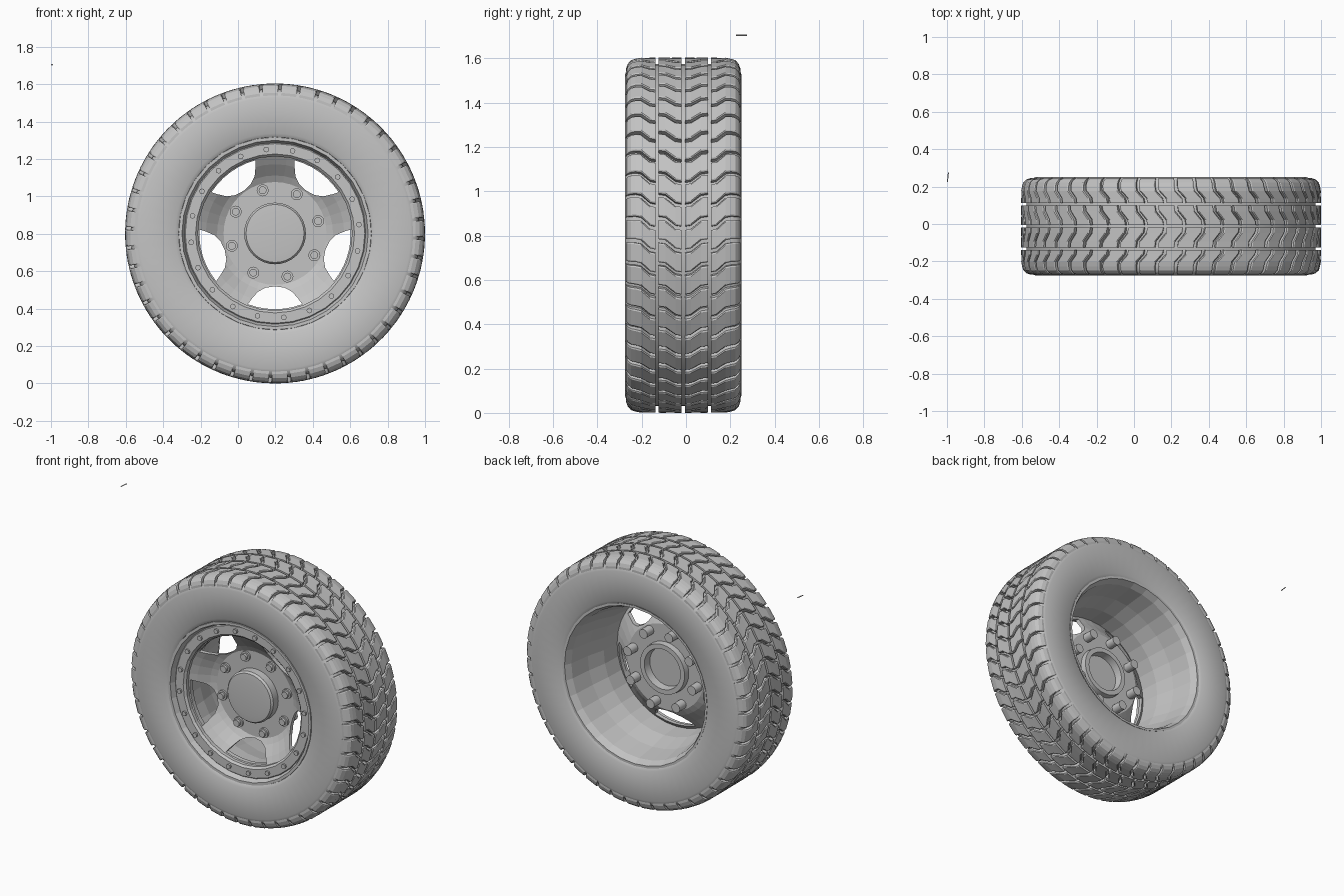
import bpy, bmesh, math
from mathutils import Vector, Matrix

cube = bpy.data.objects.get("Cube")
if cube:
    bpy.data.objects.remove(cube)

CX, CY, CZ = 0.198, -0.0125, 0.802   # wheel centre
TAU = math.tau

grey = bpy.data.materials.new("plain grey")
grey.use_nodes = True
grey.diffuse_color = (0.55, 0.55, 0.55, 1)
grey.node_tree.nodes["Principled BSDF"].inputs["Base Color"].default_value = (0.55, 0.55, 0.55, 1)


def polar(r, a, y):
    return Vector((CX + r * math.cos(a), y, CZ + r * math.sin(a)))


def finish(bm, name, smooth=None):
    bmesh.ops.recalc_face_normals(bm, faces=bm.faces)
    mesh = bpy.data.meshes.new(name)
    bm.to_mesh(mesh)
    bm.free()
    mesh.materials.append(grey)
    ob = bpy.data.objects.new(name, mesh)
    bpy.context.collection.objects.link(ob)
    if smooth:
        bpy.ops.object.select_all(action='DESELECT')
        ob.select_set(True)
        bpy.context.view_layer.objects.active = ob
        bpy.ops.object.shade_smooth_by_angle(angle=math.radians(smooth))
    return ob


def lathe(name, profile, seg, ring=True, smooth=None):
    """Turn (radius, y) points about the axle; ring closes the profile, otherwise ends are capped."""
    bm = bmesh.new()
    loops = [[bm.verts.new(polar(r, TAU * i / seg, y)) for i in range(seg)] for r, y in profile]
    pairs = list(zip(loops, loops[1:] + loops[:1])) if ring else list(zip(loops, loops[1:]))
    for a, b in pairs:
        for i in range(seg):
            j = (i + 1) % seg
            bm.faces.new((a[i], a[j], b[j], b[i]))
    if not ring:
        bm.faces.new(loops[0])
        bm.faces.new(loops[-1])
    return finish(bm, name, smooth)


def studs(name, count, start, r, y0, y1, size, sides=12):
    """Circle of round pegs parallel to the axle."""
    bm = bmesh.new()
    for k in range(count):
        pos = polar(r, math.radians(start) + TAU * k / count, (y0 + y1) / 2)
        bmesh.ops.create_cone(bm, cap_ends=True, segments=sides, radius1=size, radius2=size,
                              depth=y1 - y0,
                              matrix=Matrix.Translation(pos) @ Matrix.Rotation(math.pi / 2, 4, 'X'))
    return finish(bm, name, 40)


# Tyre body, profile mirrored about its middle
half = [(0.505, 0.225), (0.515, 0.25), (0.535, 0.2625), (0.725, 0.2625),
        (0.75, 0.254), (0.765, 0.238), (0.772, 0.21)]
lathe("tyre", [(r, CY + d) for r, d in half] + [(r, CY - d) for r, d in reversed(half)], 64, smooth=35)

# Tread lugs
CROWN = [(0.0, 0.802), (0.20, 0.801), (0.235, 0.79), (0.25, 0.774), (0.258, 0.752)]


def crown(d):
    for (d0, r0), (d1, r1) in zip(CROWN, CROWN[1:]):
        if d <= d1:
            return r0 + (r1 - r0) * (d - d0) / (d1 - d0)
    return CROWN[-1][1]


LUGS = 48
PITCH = TAU / LUGS


def tread_row(bm, side, stations):
    # stations: distance from the middle and sideways sweep of the zigzag
    for k in range(LUGS):
        rows = []
        for d, sweep in stations:
            top, y = crown(d), CY + side * d
            mid = (k + sweep) * PITCH
            w = PITCH * 0.42
            rows.append([bm.verts.new(polar(r, mid + o * w, y)) for r, o in
                         ((top - 0.04, -1), (top - 0.004, -1), (top, -0.85), (top, 0.85),
                          (top - 0.004, 1), (top - 0.04, 1))])
        for a, b in zip(rows, rows[1:]):
            for i in range(6):
                j = (i + 1) % 6
                bm.faces.new((a[i], a[j], b[j], b[i]))
        bm.faces.new(rows[0])
        bm.faces.new(rows[-1])


inner_row = [(0.007, -0.2), (0.035, -0.15), (0.08, 0.2), (0.112, 0.25)]
outer_row = [(0.126, -0.2), (0.15, -0.15), (0.19, 0.2), (0.215, 0.25),
             (0.235, 0.25), (0.25, 0.25), (0.258, 0.25)]
bm = bmesh.new()
for side in (-1, 1):
    tread_row(bm, side, inner_row)
    tread_row(bm, side, outer_row)
finish(bm, "tread_lugs")

# Rim barrel, open at the back
lathe("rim_barrel", [(0.52, 0.243), (0.505, 0.243), (0.485, 0.20), (0.465, 0.06), (0.435, -0.06),
                     (0.425, -0.2), (0.44, -0.2), (0.455, -0.06), (0.49, 0.06), (0.51, 0.2)], 32)

# Front lip and bead ring with its bolts
lathe("rim_lip", [(0.52, -0.24), (0.515, -0.268), (0.498, -0.268), (0.485, -0.235), (0.485, -0.2), (0.52, -0.2)], 32)
lathe("bead_ring", [(0.49, -0.2), (0.49, -0.228), (0.48, -0.238), (0.425, -0.238), (0.412, -0.225), (0.412, -0.2)], 32)
studs("bead_bolts", 20, 96, 0.451, -0.25, -0.23, 0.015, 8)

# Dished wheel centre with five windows
face = [(0.13, -0.105), (0.275, -0.105), (0.31, -0.125), (0.37, -0.175), (0.43, -0.215)]
centre = lathe("wheel_centre", face + [(r, y + 0.028) for r, y in reversed(face)], 40)

arc = [(0.405 * math.sin(math.radians(t)), 0.405 * math.cos(math.radians(t))) for t in range(-21, 22, 7)]
lower = [(0.125, 0.35), (0.092, 0.312), (0.05, 0.29)]
outline = arc + lower + [(0, 0.283)] + [(-t, r) for t, r in reversed(lower)]
bm = bmesh.new()
for k in range(5):
    turn = math.radians(72 * k - 90)
    front, back = ([bm.verts.new(polar(math.hypot(t, r), turn + math.atan2(t, r), y)) for t, r in outline]
                   for y in (-0.4, 0.2))
    bm.faces.new(front)
    bm.faces.new(back)
    for i in range(len(outline)):
        j = (i + 1) % len(outline)
        bm.faces.new((front[i], front[j], back[j], back[i]))
cutter = finish(bm, "window_cutter")
cutter.hide_render = True
cut = centre.modifiers.new("windows", 'BOOLEAN')
cut.object = cutter
cut.operation = 'DIFFERENCE'
cut.solver = 'EXACT'
bpy.context.view_layer.objects.active = centre
bpy.ops.object.modifier_apply(modifier=cut.name)
bpy.data.objects.remove(cutter)

# Hub cap, its rear collar and the wheel nuts
lathe("hub_cap", [(0.165, -0.09), (0.165, -0.155), (0.155, -0.168), (0.115, -0.172)], 32, ring=False, smooth=35)
lathe("hub_collar", [(0.165, -0.09), (0.16, -0.04), (0.13, -0.04), (0.125, -0.09)], 32, smooth=35)
studs("nut_seats", 8, 16, 0.24, -0.118, -0.1, 0.032)
studs("wheel_nuts", 8, 16, 0.24, -0.135, -0.1, 0.021)
studs("rear_studs", 8, 16, 0.24, -0.09, -0.01, 0.03)

# Small loose pin beside the wheel
bm = bmesh.new()
bmesh.ops.create_cone(bm, cap_ends=True, segments=6, radius1=0.003, radius2=0.003, depth=0.05,
                      matrix=Matrix.Translation((-0.995, 0.25, 1.704))
                      @ Matrix.Rotation(math.radians(-6), 4, 'Z') @ Matrix.Rotation(math.pi / 2, 4, 'X'))
finish(bm, "loose_pin")
